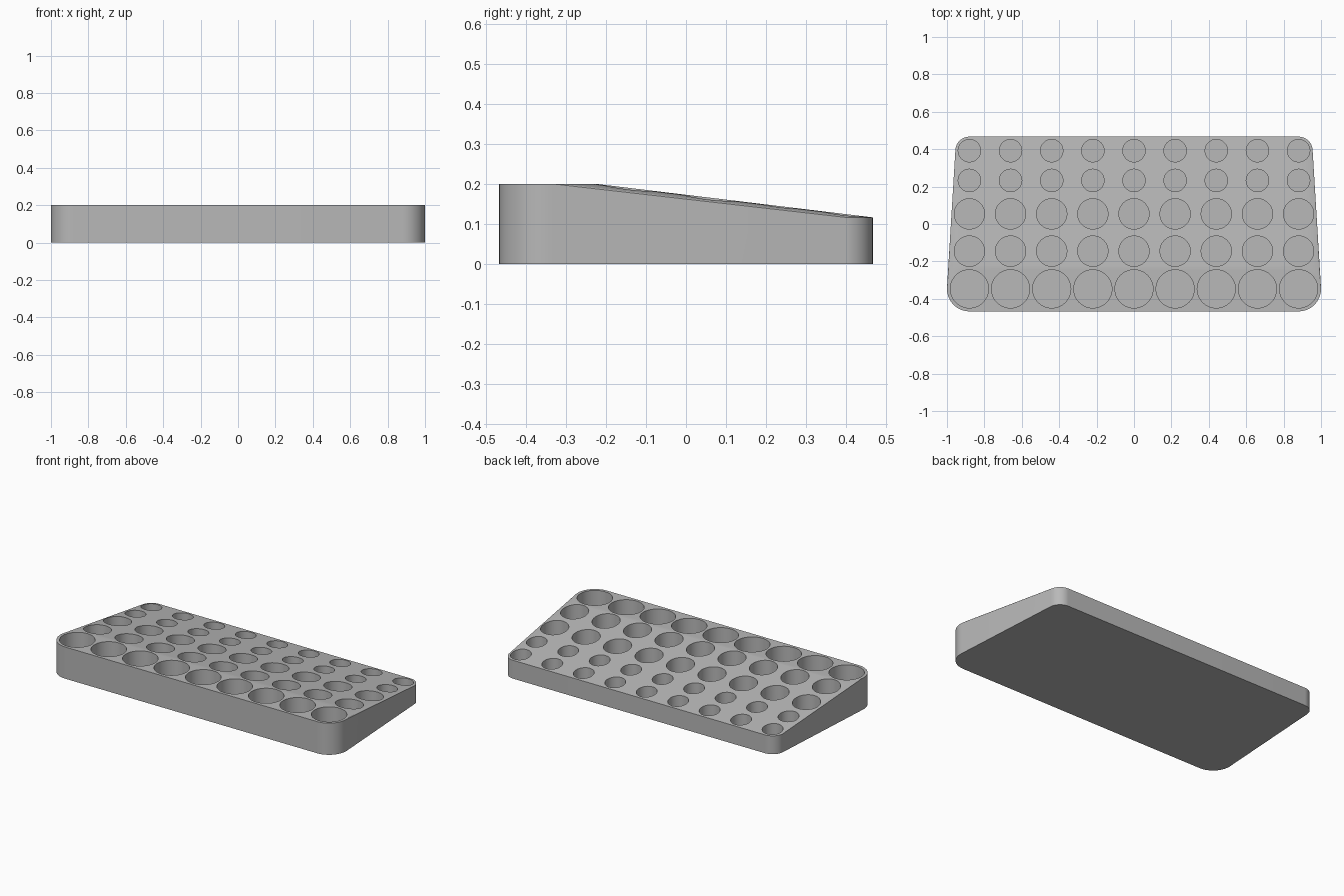
import bpy
import bmesh
import math
from mathutils import Matrix, Vector

cube = bpy.data.objects.get("Cube")
if cube:
    bpy.data.objects.remove(cube, do_unlink=True)

COLUMNS, PITCH, FLOOR = 9, 0.22, 0.02
END_X = PITCH * (COLUMNS - 1) / 2
# Rows from front to back: (y, hole radius)
ROWS = [(-0.347, 0.102), (-0.145, 0.081), (0.054, 0.081), (0.233, 0.06), (0.392, 0.06)]
# Corner posts the body is stretched around: (y, radius, height)
POSTS = [(-0.347, 0.12, 0.2), (0.392, 0.075, 0.116)]

grey = bpy.data.materials.new("Plain grey")
grey.use_nodes = True
colour = (0.48, 0.48, 0.48, 1)
grey.diffuse_color = colour
grey.node_tree.nodes["Principled BSDF"].inputs["Base Color"].default_value = colour


def make_object(name, bm):
    mesh = bpy.data.meshes.new(name)
    bm.to_mesh(mesh)
    bm.free()
    mesh.materials.append(grey)
    obj = bpy.data.objects.new(name, mesh)
    bpy.context.collection.objects.link(obj)
    return obj


# Tray body: hull around four corner posts, giving the sloped top
bm = bmesh.new()
SIDES = 64
for y, radius, height in POSTS:
    for x in (-END_X, END_X):
        for i in range(SIDES):
            a = math.tau * i / SIDES
            for z in (0, height):
                bm.verts.new(Vector((x + radius * math.cos(a), y + radius * math.sin(a), z)))
hull = bmesh.ops.convex_hull(bm, input=bm.verts[:])
inside = {g for g in hull["geom_interior"] + hull["geom_unused"] if isinstance(g, bmesh.types.BMVert)}
bmesh.ops.delete(bm, geom=list(inside), context="VERTS")
bmesh.ops.dissolve_limit(bm, angle_limit=math.radians(0.1), verts=bm.verts[:], edges=bm.edges[:])
bmesh.ops.recalc_face_normals(bm, faces=bm.faces[:])
tray = make_object("tray", bm)

# Hole cutters: a grid of upright cylinders standing on the floor
bm = bmesh.new()
for y, radius in ROWS:
    for i in range(COLUMNS):
        centre = (i * PITCH - END_X, y, FLOOR + 0.2)
        bmesh.ops.create_cone(bm, cap_ends=True, segments=48, radius1=radius, radius2=radius,
                              depth=0.4, matrix=Matrix.Translation(centre))
cutter = make_object("hole_cutter", bm)
cutter.hide_render = True

# Cut the holes and shade the walls smooth
cut = tray.modifiers.new("Holes", "BOOLEAN")
cut.operation = "DIFFERENCE"
cut.solver = "EXACT"
cut.object = cutter
bpy.ops.object.select_all(action="DESELECT")
tray.select_set(True)
bpy.context.view_layer.objects.active = tray
bpy.ops.object.modifier_apply(modifier=cut.name)
bpy.data.objects.remove(cutter, do_unlink=True)
bpy.ops.object.shade_smooth_by_angle(angle=math.radians(30))
